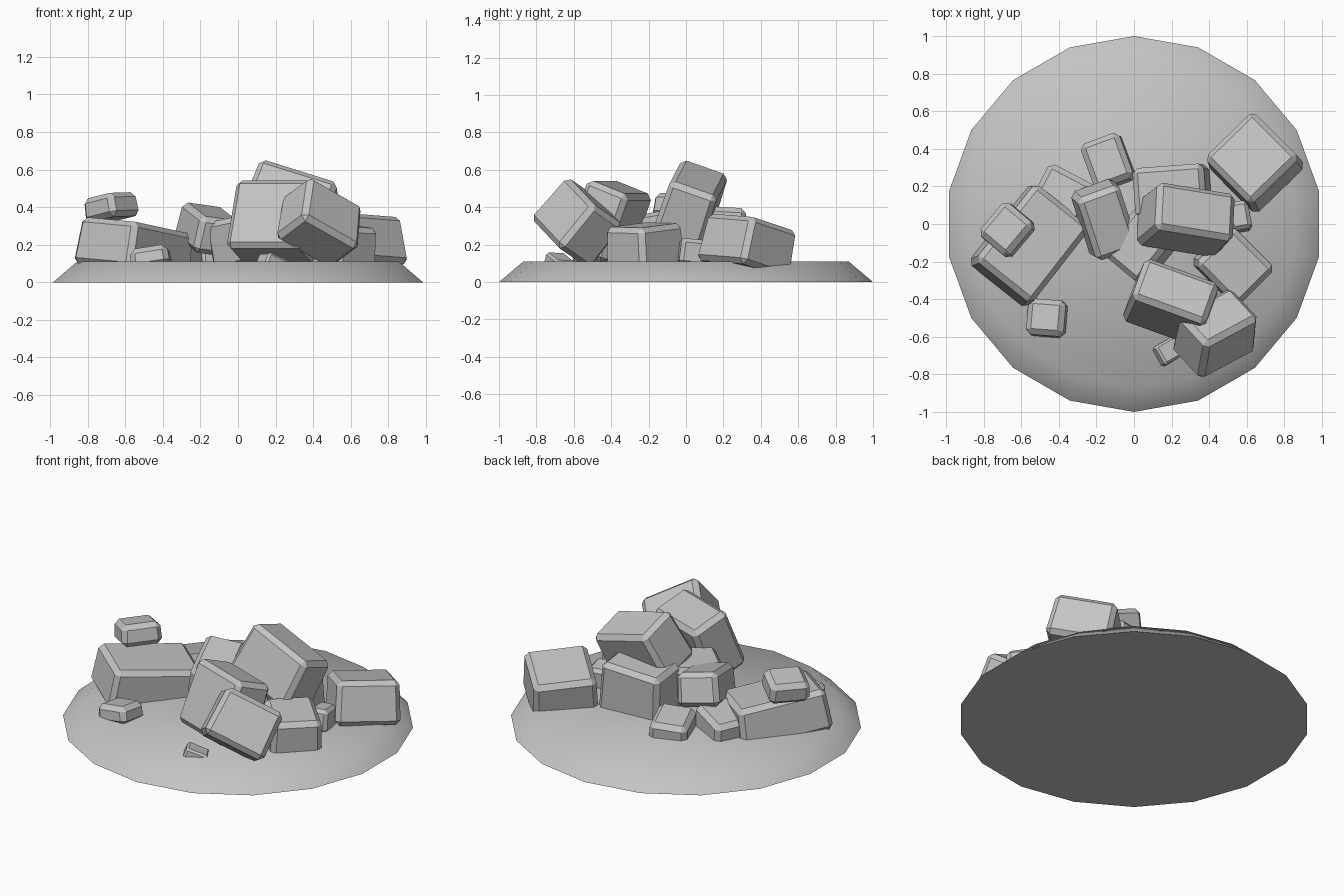
import bpy, bmesh, math
from mathutils import Vector, Matrix

if "Cube" in bpy.data.objects:
    bpy.data.objects.remove(bpy.data.objects["Cube"])

stone = bpy.data.materials.new("stone_grey")
stone.diffuse_color = (0.55, 0.55, 0.55, 1)
stone.use_nodes = True
stone.node_tree.nodes["Principled BSDF"].inputs["Base Color"].default_value = stone.diffuse_color


def finish(bm, name, angle):
    me = bpy.data.meshes.new(name)
    bm.to_mesh(me)
    bm.free()
    ob = bpy.data.objects.new(name, me)
    bpy.context.collection.objects.link(ob)
    me.materials.append(stone)
    bpy.ops.object.select_all(action='DESELECT')
    ob.select_set(True)
    bpy.context.view_layer.objects.active = ob
    bpy.ops.object.shade_smooth_by_angle(angle=math.radians(angle))
    return ob


def rock(name, centre, size, heading, up, bevel=0.028, taper=0.95):
    """Chamfered block: heading turns its local x axis, up is its tilted top direction."""
    z = Vector(up).normalized()
    h = math.radians(heading)
    x = Vector((math.cos(h), math.sin(h), 0))
    x = (x - z * x.dot(z)).normalized()
    y = z.cross(x)
    turn = Matrix((x, y, z)).transposed().to_4x4()
    bm = bmesh.new()
    bmesh.ops.create_cube(bm, size=1)
    for v in bm.verts:
        k = taper if v.co.z > 0 else 1
        v.co = Vector((v.co.x * size[0] * k, v.co.y * size[1] * k, v.co.z * size[2]))
    bmesh.ops.bevel(bm, geom=bm.edges[:], offset=bevel, segments=1,
                    affect='EDGES', profile=0.5)
    bmesh.ops.transform(bm, matrix=Matrix.Translation(centre) @ turn, verts=bm.verts)
    finish(bm, name, 30)


# Low round mound with a sloping rim
bm = bmesh.new()
rings = []
for r, z in ((1.0, 0.0), (0.87, 0.11)):
    rings.append([bm.verts.new((r * math.cos(math.radians(10 + 20 * i)),
                                r * math.sin(math.radians(10 + 20 * i)), z))
                  for i in range(18)])
low, high = rings
for i in range(18):
    j = (i + 1) % 18
    bm.faces.new((low[i], low[j], high[j], high[i]))
bm.faces.new(high)
bm.faces.new(low[::-1])
finish(bm, "ground_mound", 60)

# Left group of rocks
rock("left_large_rock", (-0.55, -0.11, 0.18), (0.40, 0.55, 0.25), -38, (0.14, 0.06, 1))
rock("left_top_rock", (-0.675, -0.03, 0.40), (0.22, 0.24, 0.13), -40, (-0.15, 0.1, 0.95))
rock("left_back_rock", (-0.38, 0.13, 0.14), (0.30, 0.30, 0.18), -28, (-0.1, 0.1, 1))
rock("left_front_small_rock", (-0.465, -0.50, 0.13), (0.21, 0.20, 0.11), -5, (-0.15, 0.1, 1))

# Central pile
rock("back_small_rock", (-0.14, 0.33, 0.13), (0.23, 0.27, 0.16), 20, (-0.1, 0.1, 1))
rock("middle_left_rock", (-0.155, 0.02, 0.28), (0.25, 0.38, 0.20), 18, (0.2, -0.18, 0.95))
rock("middle_core_rock", (0.05, -0.10, 0.23), (0.36, 0.28, 0.26), 50, (-0.2, 0, 0.95))
rock("middle_back_rock", (0.20, 0.17, 0.23), (0.40, 0.28, 0.32), 4, (-0.08, 0.05, 1))
rock("summit_rock", (0.28, 0.025, 0.415), (0.46, 0.28, 0.32), -3, (0.33, 0.3, 0.9))
rock("front_large_rock", (0.20, -0.415, 0.325), (0.44, 0.26, 0.39), -20, (0.12, 0.33, 0.92))
rock("front_tilted_rock", (0.435, -0.58, 0.32), (0.38, 0.27, 0.30), 43, (0.1, 0.63, 0.77))

# Right group and half-buried pieces
rock("right_front_rock", (0.53, -0.22, 0.18), (0.30, 0.34, 0.25), 45, (0.08, -0.05, 1))
rock("right_back_rock", (0.64, 0.33, 0.195), (0.38, 0.38, 0.26), 45, (-0.12, 0.2, 0.95))
rock("right_small_rock", (0.56, 0.04, 0.16), (0.12, 0.16, 0.14), 10, (0, 0.1, 1), 0.02)
rock("buried_shard", (0.18, -0.68, 0.09), (0.14, 0.12, 0.10), 30, (0.3, 0.2, 0.9), 0.012)
